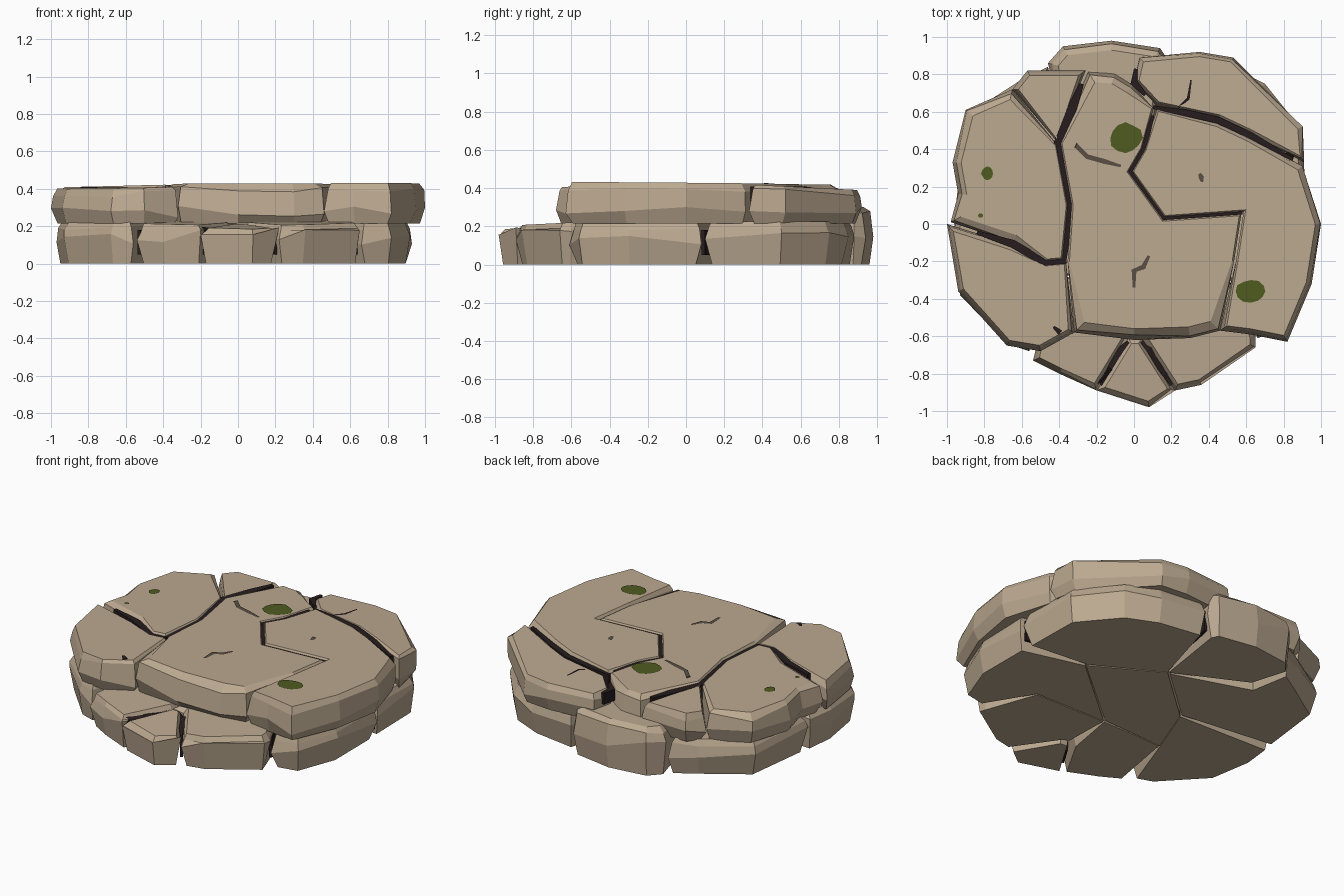
import bpy, bmesh, math, random
from mathutils import Vector
from mathutils.bvhtree import BVHTree

if "Cube" in bpy.data.objects:
    bpy.data.objects.remove(bpy.data.objects["Cube"])

random.seed(4)

def material(name, rgb):
    m = bpy.data.materials.new(name)
    m.diffuse_color = (*rgb, 1)
    m.use_nodes = True
    m.node_tree.nodes["Principled BSDF"].inputs["Base Color"].default_value = m.diffuse_color
    return m

STONE = material("tan stone", (0.50, 0.395, 0.28))
DARK = material("dark crack", (0.02, 0.012, 0.013))
FADED = material("faded crack", (0.10, 0.08, 0.058))
MOSS = material("moss green", (0.078, 0.105, 0.014))

def finish(bm, name, mat):
    bmesh.ops.recalc_face_normals(bm, faces=bm.faces[:])
    me = bpy.data.meshes.new(name)
    bm.to_mesh(me)
    bm.free()
    me.materials.append(mat)
    ob = bpy.data.objects.new(name, me)
    bpy.context.collection.objects.link(ob)
    return ob

def inset(pts, dists):
    """Move each corner of a counter-clockwise outline inwards along its mitre."""
    out = []
    for i, p in enumerate(pts):
        a = (p - pts[i - 1]).normalized()
        b = (pts[(i + 1) % len(pts)] - p).normalized()
        n = Vector((-a.y, a.x)) + Vector((-b.y, b.x))
        n = n / max(n.dot(Vector((-a.y, a.x))), 0.6)
        out.append(p + n * dists[i])
    return out

slabs = []

def slab(name, pts, z0, z1, tilt=(0, 0), gap=0.004, chamfer=0.03):
    """Chipped stone slab: undercut foot, bulging side, bevelled rim, flat top."""
    pts = [Vector(p) for p in pts]
    area = sum(pts[i - 1].cross(p) for i, p in enumerate(pts))
    if area < 0:
        pts.reverse()
    outer = [p.length > 0.64 or p.y < -0.55 for p in pts]
    h = z1 - z0
    mid = 0.6 if z0 == 0 else 0.3
    rings = []
    for k, (o, inn) in enumerate(((0.028, gap), (0.0, gap), (0.3 * chamfer, gap), (chamfer, gap + 0.01))):
        d = [(o + (random.uniform(-0.01, 0.01) if k in (0, 2) else 0)) if e else inn for e in outer]
        ring = []
        for q, e in zip(inset(pts, d), outer):
            top = z1 + tilt[0] * q.x + tilt[1] * q.y
            z = (z0, z0 + h * (mid + random.uniform(-0.15, 0.15)),
                 top - (random.uniform(0.015, 0.05) if e else 0.015), top)[k]
            ring.append((q.x, q.y, z))
        rings.append(ring)
    bm = bmesh.new()
    vs = [[bm.verts.new(c) for c in r] for r in rings]
    n = len(pts)
    for lo, hi in zip(vs, vs[1:]):
        for i in range(n):
            j = (i + 1) % n
            bm.faces.new((lo[i], lo[j], hi[j], hi[i]))
    bm.faces.new(vs[-1])
    bm.faces.new(vs[0][::-1])
    slabs.append(finish(bm, name, STONE))

# lower course of stones
slab("lower_left_stone", [(-.95, .1), (-.97, -.1), (-.93, -.38), (-.68, -.64), (-.56, -.68),
     (-.43, -.28), (-.3, .06)], 0, .225)
slab("lower_front_left_stone", [(-.54, -.73), (-.4, -.8), (-.2, -.89), (-.03, -.61), (0, -.27),
     (-.43, -.28)], 0, .25, (0, .05))
slab("lower_front_stone", [(-.2, -.89), (.08, -.98), (.22, -.89), (.04, -.61), (-.03, -.61)], 0, .27, (0, .09))
slab("lower_front_right_stone", [(.22, -.89), (.36, -.86), (.65, -.66), (.65, -.6), (.5, -.28),
     (0, -.27), (-.03, -.61), (.04, -.61)], 0, .25, (0, .05))
slab("lower_right_stone", [(.66, -.61), (.82, -.56), (.92, -.3), (.93, .08), (.5, .16), (0, -.27),
     (.5, -.28)], 0, .225)
slab("lower_back_right_stone", [(.92, .1), (.9, .5), (.7, .75), (.5, .85), (.2, .88), (.08, .4),
     (.5, .17)], 0, .225)
slab("lower_back_stone", [(.18, .88), (.14, .94), (-.12, .98), (-.38, .95), (-.46, .86), (-.4, .6),
     (.08, .4)], 0, .30, chamfer=.05)
slab("lower_back_left_stone", [(-.46, .84), (-.62, .76), (-.9, .58), (-.95, .12), (-.3, .07),
     (.07, .4), (-.4, .59)], 0, .225)
slab("lower_core_stone", [(-.43, -.28), (0, -.26), (.5, .16), (.08, .4), (-.3, .06)], 0, .225, gap=0)

# upper course of slabs
slab("centre_slab", [(-.32, -.58), (0, -.62), (.3, -.61), (.46, -.57), (.54, -.2), (.58, .06),
     (.16, .03), (-.02, .28), (.05, .4), (.11, .62), (0, .75), (-.1, .81), (-.25, .82), (-.4, .43),
     (-.34, .1), (-.36, -.2)], .215, .424, (0, -.008), .005, .06)
slab("right_slab", [(.46, -.57), (.62, -.59), (.82, -.63), (.95, -.32), (1, 0), (.9, .31), (.62, .47),
     (.45, .55), (.12, .62), (.05, .4), (-.02, .28), (.16, .03), (.58, .06), (.54, -.2)],
     .215, .424, (.004, -.008), .005, .03)
slab("back_right_slab", [(.03, .89), (.35, .92), (.53, .89), (.9, .52), (.91, .33), (.62, .48), (.45, .56),
     (.12, .63), (0, .76)], .215, .435, (0, -.05), .008, .025)
slab("back_left_corner_slab", [(-.26, .82), (-.57, .82), (-.65, .72), (-.41, .43)], .215, .425, (0, -.03), .006, .025)
slab("left_slab", [(-.65, .72), (-.9, .61), (-.97, .33), (-.94, .16), (-.98, .01), (-.65, -.1), (-.47, -.21),
     (-.37, -.2), (-.34, .1), (-.4, .43)], .215, .428, (.02, -.01), .012, .045)
slab("front_left_slab", [(-1, 0), (-.65, -.11), (-.47, -.21), (-.36, -.2), (-.32, -.58), (-.5, -.68),
     (-.68, -.65), (-.94, -.36)], .215, .422, (.02, .01), .004, .03)

def strip(pts, width):
    """Left and right sides of a ribbon that narrows to its ends."""
    pts = [Vector(p) for p in pts]
    left, right = [], []
    for i, p in enumerate(pts):
        t = (pts[min(i + 1, len(pts) - 1)] - pts[max(i - 1, 0)]).normalized()
        w = width * (0.25 if i in (0, len(pts) - 1) else 0.5)
        left.append(p + Vector((-t.y, t.x)) * w)
        right.append(p - Vector((-t.y, t.x)) * w)
    return left, right

def crack_fill(name, pts, width, z0, z1):
    """Dark filling lying in a joint."""
    l, r = strip(pts, width)
    bm = bmesh.new()
    rows = [[bm.verts.new((*q, z)) for q, z in ((a, z0), (b, z0), (b, z1), (a, z1))] for a, b in zip(l, r)]
    for u, v in zip(rows, rows[1:]):
        for i in range(4):
            bm.faces.new((u[i], u[i - 1], v[i - 1], v[i]))
    bm.faces.new(rows[0])
    bm.faces.new(rows[-1])
    finish(bm, name, DARK)

for i, (pts, w, z) in enumerate((
        ([(-.28, .75), (-.33, .62), (-.405, .43), (-.36, .24), (-.34, .08), (-.375, -.2)], .05, .411),
        ([(-.84, -.045), (-.65, -.105), (-.47, -.21), (-.36, -.2)], .042, .409),
        ([(.01, .83), (.0, .755), (.06, .69)], .04, .393),
        ([(.1, .625), (.28, .593), (.45, .555), (.62, .475), (.85, .345)], .036, .407),
        ([(.1, .58), (.05, .4), (-.02, .28), (.16, .03), (.36, .05), (.58, .06)], .034, .414))):
    crack_fill(f"upper_crack_{i + 1}", pts, w, .32, z)
# dark joints seen on the sides of the lower course
for i, pts in enumerate((
        [(-.18, -.86), (-.1, -.73)], [(.2, -.86), (.12, -.74)], [(-.53, -.66), (-.45, -.35)],
        [(.63, -.57), (.5, -.3)], [(.9, .09), (.7, .13)], [(.17, .85), (.1, .5)])):
    crack_fill(f"lower_crack_{i + 1}", pts, .035, .05, .18)

# surface marks are dropped onto the slabs
trees = [BVHTree.FromPolygons([v.co for v in s.data.vertices], [p.vertices for p in s.data.polygons]) for s in slabs]

def drop(x, y, lift=0.005):
    hits = [t.ray_cast(Vector((x, y, 2)), Vector((0, 0, -1)))[0] for t in trees]
    return (x, y, max([h.z for h in hits if h] + [0.1]) + lift)

def moss(name, x, y, rx, ry):
    bm = bmesh.new()
    n = 12
    c = bm.verts.new(drop(x, y))
    ring = []
    for i in range(n):
        a, k = i * math.tau / n, random.uniform(.92, 1.1)
        ring.append(bm.verts.new(drop(x + rx * k * math.cos(a), y + ry * k * math.sin(a))))
    for i in range(n):
        bm.faces.new((c, ring[i], ring[(i + 1) % n]))
    finish(bm, name, MOSS)

for i, m in enumerate(((-.045, .46, .085, .08), (.625, -.36, .078, .06), (-.785, .27, .03, .035),
                       (.83, .362, .026, .024), (-.82, .045, .014, .012))):
    moss(f"moss_patch_{i + 1}", *m)

def mark(name, pts, width, mat):
    l, r = strip(pts, width)
    bm = bmesh.new()
    rows = [(bm.verts.new(drop(*a)), bm.verts.new(drop(*b))) for a, b in zip(l, r)]
    for u, v in zip(rows, rows[1:]):
        bm.faces.new((u[0], u[1], v[1], v[0]))
    finish(bm, name, mat)

for i, (pts, w, mat) in enumerate((
        ([(-.41, .43), (-.31, .42), (-.25, .36), (-.16, .335), (-.07, .31)], .026, FADED),
        ([(.08, -.17), (.05, -.23), (.0, -.25), (.0, -.34)], .028, FADED),
        ([(.35, .27), (.36, .25), (.365, .225)], .028, FADED),
        ([(.24, .625), (.29, .67), (.305, .77)], .016, DARK),
        ([(-.19, -.86), (-.13, -.77), (-.07, -.67), (-.03, -.63)], .034, DARK),
        ([(.2, -.86), (.14, -.77), (.08, -.67), (.04, -.63)], .03, DARK),
        ([(-.43, -.55), (-.395, -.58), (-.365, -.6)], .03, DARK))):
    mark(f"surface_crack_{i + 1}", pts, w, mat)
